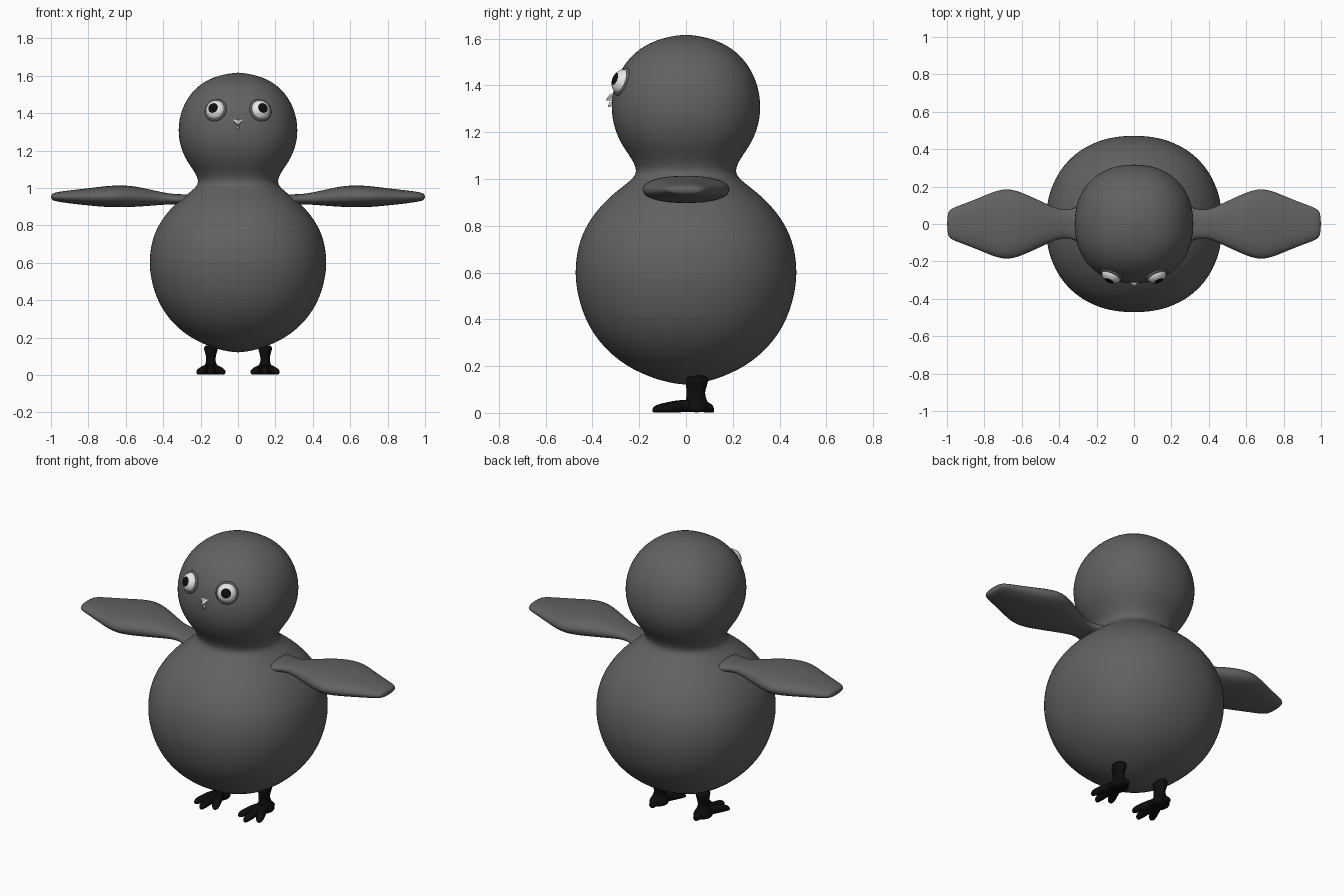
import bpy, bmesh, math
from mathutils import Vector, Matrix

if "Cube" in bpy.data.objects:
    bpy.data.objects.remove(bpy.data.objects["Cube"], do_unlink=True)


def material(name, value):
    m = bpy.data.materials.new(name)
    m.use_nodes = True
    colour = (value, value, value, 1)
    m.diffuse_color = colour
    m.node_tree.nodes["Principled BSDF"].inputs["Base Color"].default_value = colour
    return m


GREY = material("dark grey down", 0.12)
BLACK = material("black", 0.004)
WHITE = material("eye white", 0.8)


def finish(name, bm, mats, smooth=True, levels=0):
    bmesh.ops.recalc_face_normals(bm, faces=bm.faces)
    mesh = bpy.data.meshes.new(name)
    bm.to_mesh(mesh)
    bm.free()
    for m in mats:
        mesh.materials.append(m)
    for p in mesh.polygons:
        p.use_smooth = smooth
    ob = bpy.data.objects.new(name, mesh)
    bpy.context.collection.objects.link(ob)
    if levels:
        ob.modifiers.new("Smooth", "SUBSURF").levels = levels
        ob.modifiers["Smooth"].render_levels = levels
    return ob


def loft(bm, rings, u, v, sides=16, power=2.0):
    """Skin superellipse rings of (centre, half width along u, half width along v)."""
    def spread(t):
        return math.copysign(abs(t) ** (2 / power), t)
    loops = []
    for centre, a, b in rings:
        loop = []
        for i in range(sides):
            t = math.tau * i / sides
            loop.append(bm.verts.new(Vector(centre) + Vector(u) * a * spread(math.cos(t))
                                     + Vector(v) * b * spread(math.sin(t))))
        loops.append(loop)
    for lo, hi in zip(loops, loops[1:]):
        for i in range(sides):
            j = (i + 1) % sides
            bm.faces.new((lo[i], lo[j], hi[j], hi[i]))
    bm.faces.new(loops[0][::-1])
    bm.faces.new(loops[-1])


X, Y, Z = Vector((1, 0, 0)), Vector((0, 1, 0)), Vector((0, 0, 1))

# Body and head as one rounded profile (radius, height)
profile = [(.02, .121), (.12, .138), (.265, .2), (.375, .3), (.44, .41), (.472, .53),
           (.477, .62), (.463, .72), (.425, .81), (.355, .9), (.285, .958),
           (.222, 1.005), (.21, 1.04), (.235, 1.09), (.28, 1.15), (.313, 1.23),
           (.322, 1.31), (.312, 1.39), (.28, 1.47), (.22, 1.545), (.13, 1.597), (.02, 1.617)]
bm = bmesh.new()
loft(bm, [(Z * z, r, r) for r, z in profile], X, Y, 32, 2.2)
finish("body_and_head", bm, [GREY], levels=2)

# Eye lies on the head, tilted outward and up
yaw, tilt = math.radians(24), math.radians(20)
EYE_R, EYE_D = .055, .043

for side, word in ((1, "left"), (-1, "right")):
    # Wing: distance out, half chord, underside and top heights
    wing = [(.24, .13, .89, .97), (.31, .085, .913, .965), (.38, .07, .912, .972),
            (.46, .105, .905, .99), (.57, .158, .897, 1.015), (.68, .203, .895, 1.015),
            (.79, .158, .905, 1.0), (.9, .112, .917, .988), (.975, .086, .928, .978),
            (1.0, .062, .938, .968)]
    bm = bmesh.new()
    loft(bm, [((side * x, 0, (lo + hi) / 2), c, (hi - lo) / 2) for x, c, lo, hi in wing],
         Y, Z, 20, 2.3)
    finish(word + "_wing", bm, [GREY], levels=2)

    # Leg spreading into a flat foot
    hip = side * .145
    bm = bmesh.new()
    leg = [(.002, .045, .045, .055), (.012, .045, .055, .062), (.035, .045, .05, .058),
           (.055, .045, .03, .045), (.085, .04, .024, .04), (.115, .045, .03, .046),
           (.165, .05, .05, .056)]
    loft(bm, [((hip, y, z), a, b) for z, y, a, b in leg], X, Y, 12)

    # Three front toes and a heel
    for angle, length in ((-24, .165), (0, .19), (24, .165), (180, .075)):
        t = math.radians(angle)
        d = Vector((math.sin(t), -math.cos(t), 0))
        start = Vector((hip, .045, 0))
        toe = [(0, .03, .03), (.45, .024, .028), (.75, .025, .021), (.93, .021, .017),
               (1, .01, .009)]
        loft(bm, [(start + d * length * f + Z * (h + .001), w, h) for f, w, h in toe],
             d.cross(Z), Z, 10)
    finish(word + "_foot", bm, [BLACK], levels=1)

    # Eyeball with a black pupil cap
    normal = Vector((side * math.sin(yaw) * math.cos(tilt),
                     -math.cos(yaw) * math.cos(tilt), math.sin(tilt)))
    place = (Matrix.Translation((side * .119, -.272, 1.415))
             @ normal.to_track_quat("Z", "Y").to_matrix().to_4x4())
    bm = bmesh.new()
    bmesh.ops.create_uvsphere(bm, u_segments=32, v_segments=24, radius=1)
    for f in bm.faces:
        f.material_index = int(f.calc_center_median().z > math.cos(math.radians(30)))
    bm.transform(place @ Matrix.Diagonal((EYE_R, EYE_R, EYE_D, 1)))
    finish(word + "_eye", bm, [WHITE, BLACK])

    # Soft eyelid rim
    bpy.ops.mesh.primitive_torus_add(major_radius=.054, minor_radius=.009,
                                     major_segments=32, minor_segments=10)
    rim = bpy.context.object
    rim.name = word + "_eyelid"
    rim.matrix_world = place @ Matrix.Translation((0, 0, .002))
    rim.data.materials.append(GREY)
    for p in rim.data.polygons:
        p.use_smooth = True

# Small beak: a wide upper half over a narrow lower half
for name, z, half, tall, tip in (("upper_beak", 1.352, .028, .016, (0, -.343, 1.336)),
                                 ("lower_beak", 1.322, .013, .011, (0, -.334, 1.308))):
    bm = bmesh.new()
    base = [bm.verts.new((sx * half * w, -.305, z + sz * tall))
            for sx, sz, w in ((-1, 1, 1), (1, 1, 1), (1, -1, .4), (-1, -1, .4))]
    ridge = bm.verts.new((0, -.328, z + tall * .6))
    point = bm.verts.new(tip)
    bm.faces.new(base)
    for loop in ((base[0], base[1], ridge), (base[1], point, ridge), (ridge, point, base[0]),
                 (base[1], base[2], point), (base[2], base[3], point),
                 (base[3], base[0], point)):
        bm.faces.new(loop)
    finish(name, bm, [WHITE], smooth=False)
